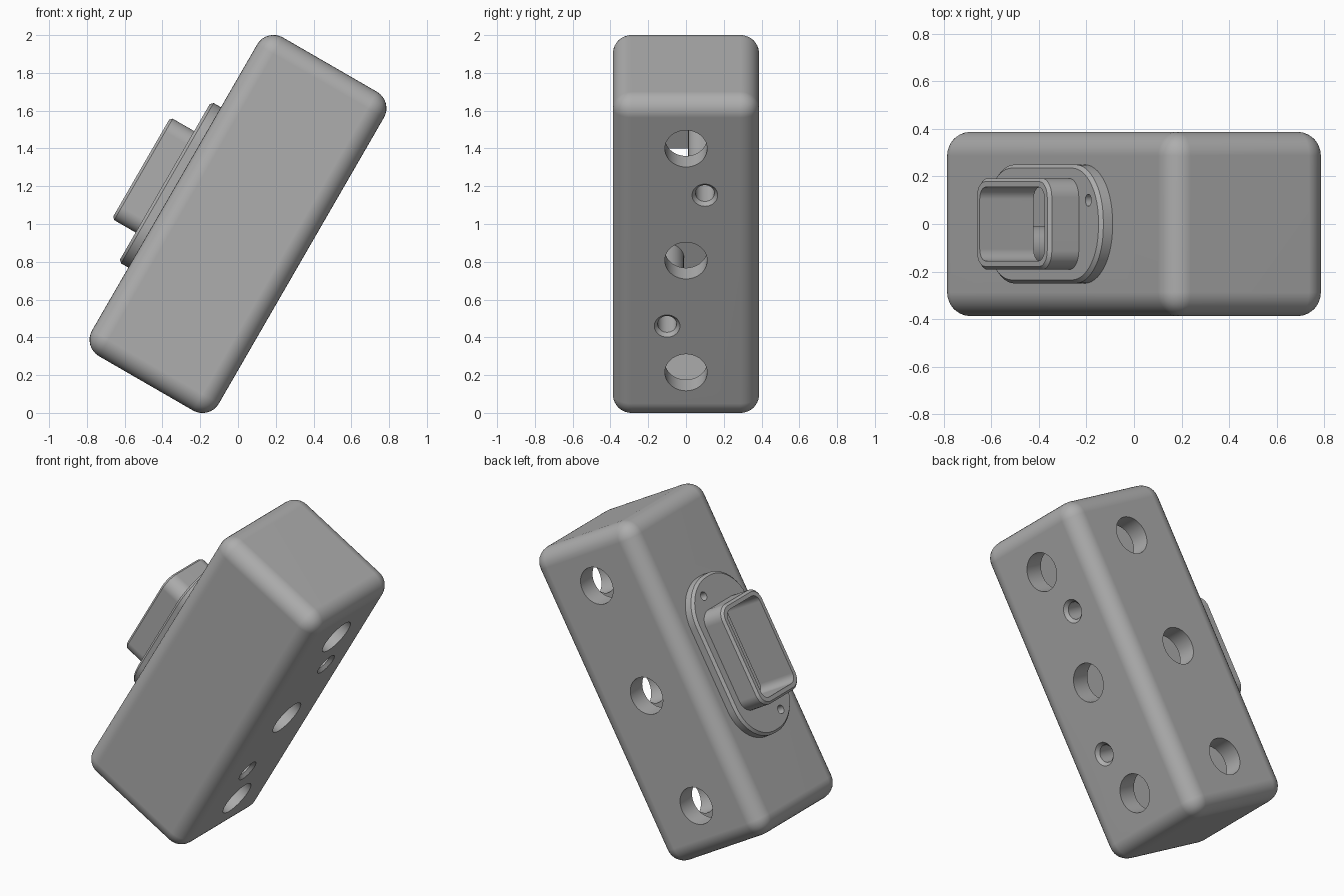
import bpy, bmesh, math

if "Cube" in bpy.data.objects:
    bpy.data.objects.remove(bpy.data.objects["Cube"])

TILT = math.radians(30)
H, HL = 0.3875, 0.974            # half width / half length of the housing

grey = bpy.data.materials.new("grey plastic")
grey.diffuse_color = (0.42, 0.42, 0.42, 1)
grey.use_nodes = True
grey.node_tree.nodes["Principled BSDF"].inputs["Base Color"].default_value = grey.diffuse_color


def add_object(name, bm):
    bmesh.ops.recalc_face_normals(bm, faces=bm.faces)
    me = bpy.data.meshes.new(name)
    bm.to_mesh(me)
    bm.free()
    me.materials.append(grey)
    ob = bpy.data.objects.new(name, me)
    bpy.context.collection.objects.link(ob)
    ob.rotation_euler = (0, TILT, 0)
    ob.location = (0, 0, 1)
    return ob


def box(name, lo, hi):
    bm = bmesh.new()
    bmesh.ops.create_cube(bm, size=1)
    for v in bm.verts:
        v.co = [l + (c + 0.5) * (h - l) for c, l, h in zip(v.co, lo, hi)]
    return add_object(name, bm)


def prism(name, a, b, r, layers, z=0, y=0, axis="X", seg=10):
    """Rounded rectangle (half sizes a along, b across) lofted through
    (depth, inset) layers; a = b = r gives a cylinder."""
    bm = bmesh.new()
    rings = []
    for depth, inset in layers:
        ring = []
        for k, (sx, sy) in enumerate(((1, 1), (-1, 1), (-1, -1), (1, -1))):
            for i in range(seg):
                t = math.pi / 2 * (k + i / (seg - (a > r or b > r)))
                p = z + sx * (a - r) + (r - inset) * math.cos(t)
                q = y + sy * (b - r) + (r - inset) * math.sin(t)
                ring.append(bm.verts.new((depth, q, p) if axis == "X" else (q, depth, p)))
        rings.append(ring)
    for lo, hi in zip(rings, rings[1:]):
        for i in range(len(lo)):
            j = (i + 1) % len(lo)
            bm.faces.new((lo[i], lo[j], hi[j], hi[i]))
    bm.faces.new(rings[0])
    bm.faces.new(rings[-1])
    bmesh.ops.remove_doubles(bm, verts=bm.verts, dist=1e-5)
    return add_object(name, bm)


def boolean(ob, tool, op="DIFFERENCE"):
    m = ob.modifiers.new(op.lower(), "BOOLEAN")
    m.operation, m.object, m.solver = op, tool, "EXACT"
    tool.hide_render = True


def finish(ob):
    bpy.ops.object.select_all(action="DESELECT")
    bpy.context.view_layer.objects.active = ob
    ob.select_set(True)
    for m in list(ob.modifiers):
        bpy.ops.object.modifier_apply(modifier=m.name)
    bpy.ops.object.shade_smooth_by_angle(angle=math.radians(30))
    m = ob.modifiers.new("weighted", "WEIGHTED_NORMAL")
    m.keep_sharp = True
    bpy.ops.object.modifier_apply(modifier=m.name)


# rounded housing, hollow inside
housing = box("housing", (-H, -H, -HL), (H, H, HL))
bev = housing.modifiers.new("round", "BEVEL")
bev.width, bev.segments = 0.1, 8
cutters = [box("inner_space_cutter", (-0.33, -0.27, -0.85), (0.27, 0.27, 0.85))]
boolean(housing, cutters[0])

# screw posts inside, spanning the hollow
for s in (1, -1):
    post = prism("screw_post", 0.09, 0.09, 0.09, [(-0.35, 0), (0.3, 0)], 0.4 * s, 0.1 * s)
    boolean(housing, post, "UNION")
    cutters.append(post)

# large round openings in the back face and the underside
for z in (-0.684, 0, 0.684):
    for axis in "XY":
        c = prism("opening_cutter", 0.112, 0.112, 0.112, [(0.2, 0), (0.5, 0)], z, 0, axis, 12)
        boolean(housing, c)
        cutters.append(c)

# countersunk screw bores
for s in (1, -1):
    c = prism("bore_cutter", 0.068, 0.068, 0.068,
              [(-0.2, 0.018), (H - 0.02, 0.018), (H, 0), (0.45, 0)], 0.4 * s, 0.1 * s)
    boolean(housing, c)
    cutters.append(c)

# mounting flange and hollow socket collar on the upper-left face
flange = prism("flange", 0.49, 0.25, 0.235,
               [(-0.38, 0), (-0.432, 0), (-0.447, 0.015)], seg=14)
collar = prism("socket_collar", 0.31, 0.192, 0.08,
               [(-0.43, 0), (-0.578, 0), (-0.592, 0.014)])
tunnel = prism("socket_cutter", 0.272, 0.155, 0.05, [(-0.7, 0), (-0.25, 0)])
cutters.append(tunnel)
for ob in (housing, flange, collar):
    boolean(ob, tunnel)
for s in (1, -1):
    c = prism("screw_hole_cutter", 0.025, 0.025, 0.025, [(-0.5, 0), (-0.1, 0)], 0.39 * s, 0.1 * s)
    cutters.append(c)
    boolean(housing, c)
    boolean(flange, c)

for ob in (housing, flange, collar):
    finish(ob)
for c in cutters:
    bpy.data.objects.remove(c)
